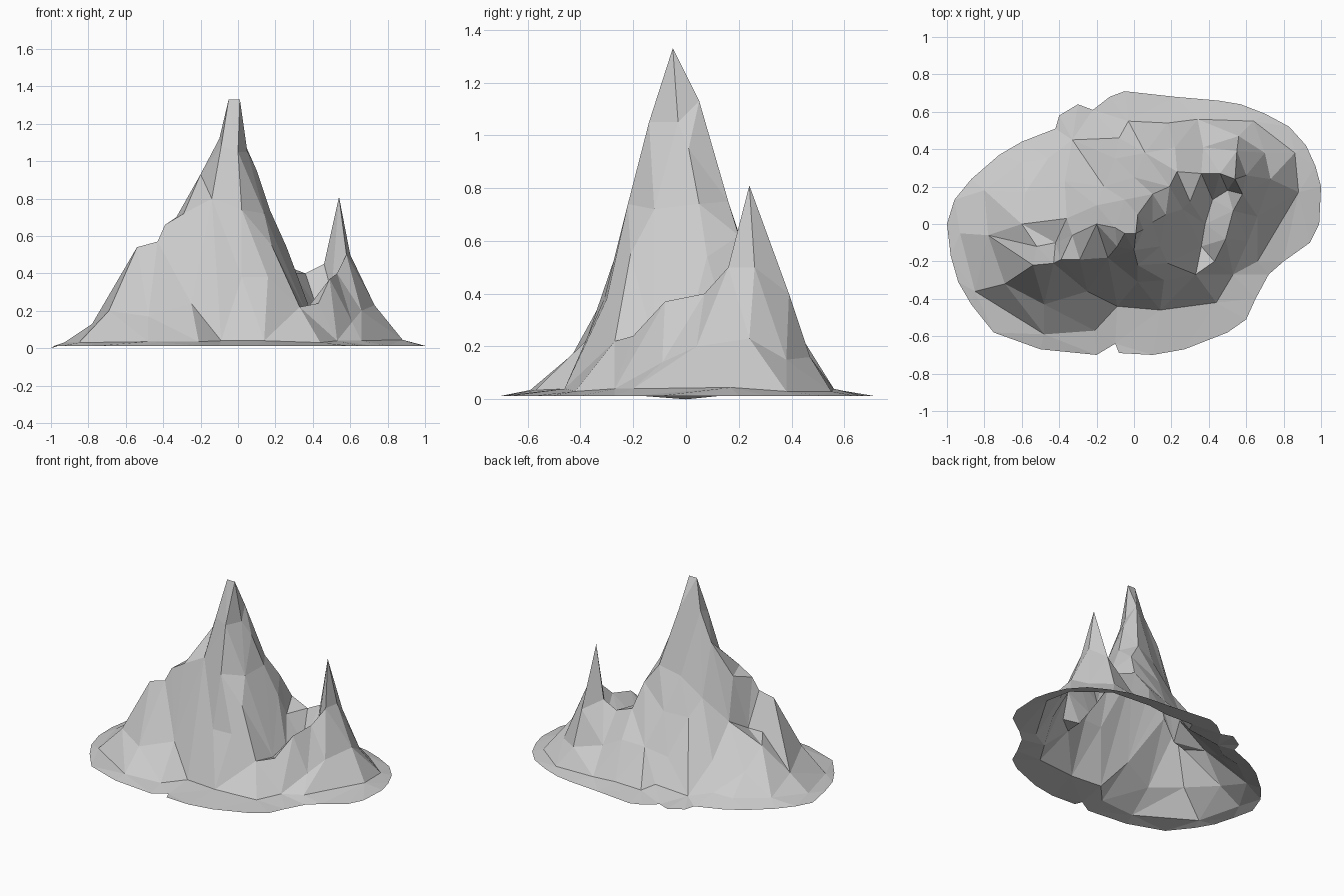
import bpy
from mathutils import Vector
from mathutils.geometry import delaunay_2d_cdt

PEAK_W, PEAK_E = (-.05, -.05, 1.33), (.01, -.05, 1.33)
SECOND = (.54, .24, .81)

# ragged outer shoreline, nearly flat on the ground
shore = [(.99, 0), (1, .2), (.97, .31), (.92, .42), (.83, .52), (.7, .59), (.57, .64), (.45, .66),
         (.22, .68), (-.05, .71), (-.13, .68), (-.22, .61), (-.3, .64), (-.4, .58), (-.42, .51),
         (-.6, .44), (-.72, .37), (-.87, .24), (-.96, .13), (-1, 0), (-.98, -.17), (-.94, -.31),
         (-.87, -.43), (-.75, -.58), (-.5, -.67), (-.2, -.7), (-.1, -.64), (-.08, -.69),
         (.1, -.7), (.27, -.67), (.5, -.58), (.6, -.51), (.65, -.4), (.72, -.27), (.8, -.2), (.94, -.1)]

# foot of the slopes, where the apron begins
foot = [(.88, .17, .045), (.86, .38, .03), (.64, .55, .03), (.34, .56, .04), (.18, .54, .04),
        (-.03, .55, .04), (-.08, .46, .06), (-.33, .45, .04), (-.46, .35, .06), (-.6, .33, .05),
        (-.8, .18, .05), (-.93, -.05, .03), (-.85, -.36, .03), (-.48, -.59, .035),
        (-.21, -.57, .035), (-.09, -.44, .04), (.14, -.46, .04), (.44, -.42, .03),
        (.53, -.27, .04), (.66, -.2, .04)]

# crest lines, each running downhill or along a ridge
ridges = [
    [PEAK_W, PEAK_E],
    # long south-west ridge with flat crags
    [PEAK_W, (-.09, -.12, 1.08), (-.14, -.18, .8), (-.29, -.19, .72), (-.39, -.19, .66),
     (-.43, -.21, .57), (-.54, -.22, .54), (-.69, -.32, .2)],
    # north-west rib
    [PEAK_W, (-.1, -.02, 1.12), (-.2, .0, .93), (-.33, -.06, .7)],
    # north rib down to the saddle
    [PEAK_E, (.02, .05, 1.13), (.1, .16, .75), (.19, .2, .62), (.23, .28, .45), (.22, .41, .28)],
    # east rib
    [PEAK_E, (.05, -.03, 1.05), (.1, .01, .95), (.17, .05, .74), (.26, .08, .54), (.3, .12, .4)],
    # south face spine and south-east buttress
    [PEAK_E, (.0, -.14, 1.05), (.02, -.22, .74), (.02, -.31, .38)],
    [(.02, -.31, .38), (.16, -.3, .38), (.33, -.27, .22), (.44, -.42, .03)],
    # saddle to the second peak
    [(.23, .28, .45), (.36, .27, .4), (.46, .27, .45), SECOND],
    # crest running south from the second peak
    [SECOND, (.58, .16, .5), (.53, .07, .4), (.49, -.08, .37), (.43, -.2, .24)],
    # east and north spurs of the second peak
    [SECOND, (.6, .26, .5), (.73, .24, .23), (.88, .17, .045)],
    [SECOND, (.55, .39, .4), (.56, .47, .16), (.64, .55, .03)],
]

# ledges, hollows and valley floor
crags = [(.36, -.12, .2), (.38, .0, .22), (.42, .13, .22), (.5, .18, .3),
         (-.25, -.36, .24), (-.48, -.43, .17), (.18, -.21, .55), (.14, -.12, .72),
         (-.42, -.1, .34), (-.52, -.12, .33), (-.6, .0, .3), (-.36, .03, .42), (-.2, .1, .57),
         (-.16, .2, .46), (-.05, .13, .7), (.0, .25, .48), (-.37, .23, .22), (-.1, .35, .22),
         (.06, .38, .26), (.37, .41, .2), (-.58, .17, .17), (-.78, -.06, .13), (.7, .38, .15),
         (.66, .04, .2), (.61, -.09, .14)]

points, edges = [], []


def index(p):
    """Reuse a shared point or register a new one."""
    if p not in points:
        points.append(p)
    return points.index(p)


def add_line(line, closed=False):
    ids = [index(p) for p in line]
    edges.extend(zip(ids, ids[1:]))
    if closed:
        edges.append((ids[-1], ids[0]))


add_line([(x, y, .0 if x < -.99 else .013) for x, y in shore], True)
add_line(foot, True)
for ridge in ridges:
    add_line(ridge)
for crag in crags:
    index(crag)

# triangulate the terrain inside the shoreline, keeping every crest as an edge
flat, _, faces, origin, _, _ = delaunay_2d_cdt(
    [Vector(p[:2]) for p in points], edges, [], 1, 1e-5)


def height(i):
    if origin[i]:
        return points[origin[i][0]][2]
    return min(points, key=lambda p: (Vector(p[:2]) - flat[i]).length)[2]


mesh = bpy.data.meshes.new("mountain")
mesh.from_pydata([(v.x, v.y, height(i)) for i, v in enumerate(flat)], [], faces)
mesh.update()
rock = bpy.data.materials.new("grey_rock")
rock.diffuse_color = (.6, .6, .6, 1)
mesh.materials.append(rock)
mountain = bpy.data.objects.new("mountain", mesh)
bpy.context.collection.objects.link(mountain)
